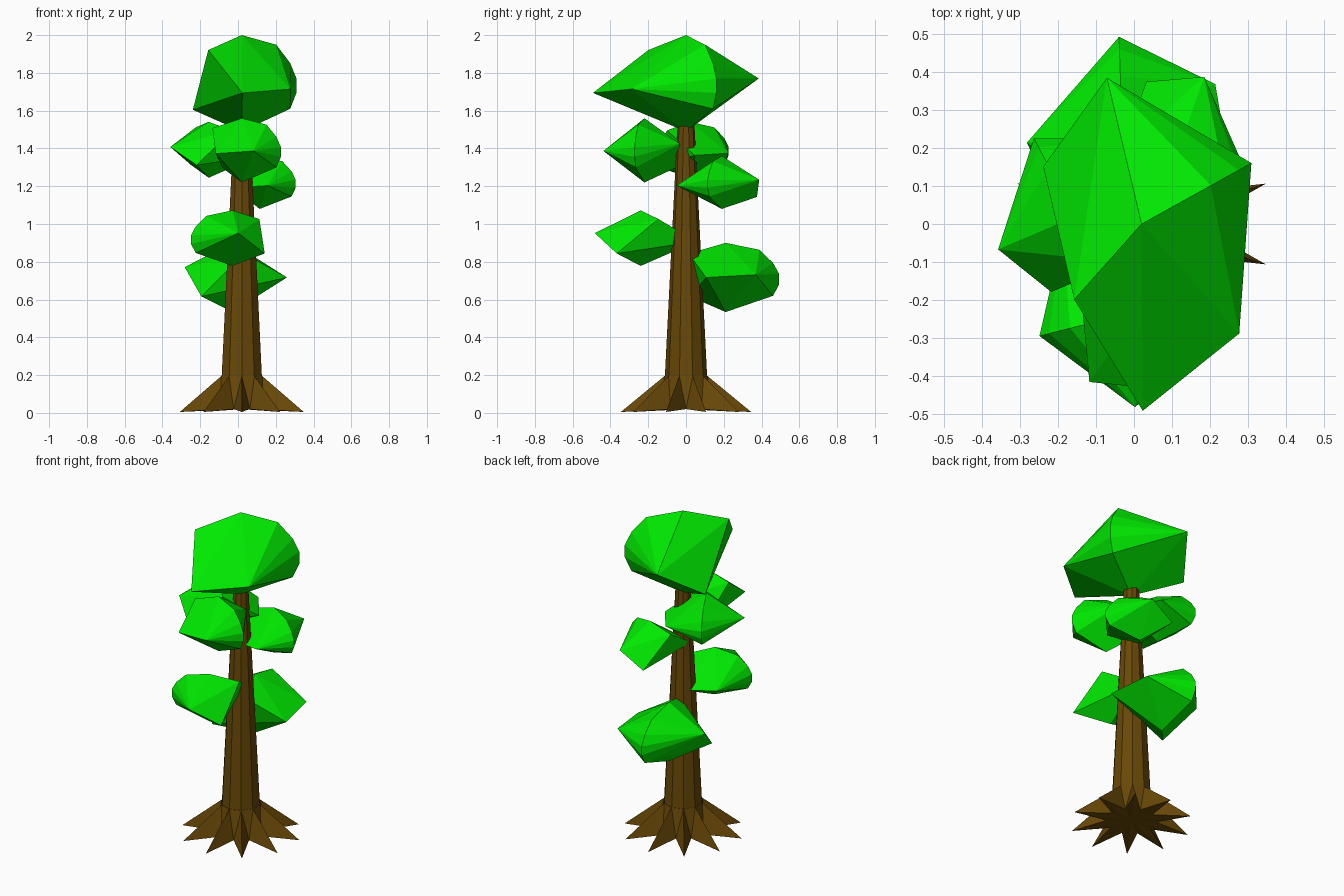
import bpy, bmesh
from math import radians, cos, sin, pi

if "Cube" in bpy.data.objects:
    bpy.data.objects.remove(bpy.data.objects["Cube"])


def material(name, rgb):
    m = bpy.data.materials.new(name)
    m.diffuse_color = (*rgb, 1)
    m.use_nodes = True
    m.node_tree.nodes["Principled BSDF"].inputs["Base Color"].default_value = m.diffuse_color
    return m


LEAF = material("leaf_green", (0.0, 0.8, 0.0))
BARK = material("bark_brown", (0.14, 0.065, 0.002))
CX = 0.02             # trunk axis
SIDES = 10
PHASE = pi / SIDES


def finish(bm, name, mat):
    bmesh.ops.recalc_face_normals(bm, faces=bm.faces[:])
    me = bpy.data.meshes.new(name)
    bm.to_mesh(me)
    bm.free()
    me.materials.append(mat)
    ob = bpy.data.objects.new(name, me)
    bpy.context.collection.objects.link(ob)
    return ob


def ring(bm, r, z, offset=0.0):
    """Ring of vertices around the trunk axis, offset in side steps."""
    angles = [PHASE + 2 * pi * (i + offset) / SIDES for i in range(SIDES)]
    return [bm.verts.new((CX + r * cos(a), r * sin(a), z)) for a in angles]


# tapering trunk
bm = bmesh.new()
low, top = ring(bm, 0.112, 0.19), ring(bm, 0.043, 1.56)
for i in range(SIDES):
    j = (i + 1) % SIDES
    bm.faces.new((low[i], low[j], top[j], top[i]))
bm.faces.new(low)
bm.faces.new(top)
finish(bm, "trunk", BARK)

# star-shaped root flare: pointed tips alternate with deep valleys
bm = bmesh.new()
tips = ring(bm, 0.345, 0.005)
valleys = ring(bm, 0.14, 0.02, 0.5)
top = ring(bm, 0.114, 0.195)
mid = bm.verts.new((CX, 0, 0.02))
for i in range(SIDES):
    j = (i + 1) % SIDES
    t, v, nt, a, b = tips[i], valleys[i], tips[j], top[i], top[j]
    for f in ((t, v, a), (a, v, b), (v, nt, b), (t, mid, v), (v, mid, nt)):
        bm.faces.new(f)
bm.faces.new(top)
finish(bm, "roots", BARK)

# faceted leaf clump, half height 1: (angle, radius, height); first three are the tips
CLUMP = [(-111, 1.37, -0.2), (-60, 1.29, -0.12), (87, 1.13, 0.1),
         (0, 0, 1), (0, 0, -1), (136, 1.1, -0.55), (197, 0.89, 0.69),
         (0, 0.77, 0.8), (0, 1.08, 0.42), (0, 1.22, 0.1), (0, 1.22, -0.2), (0, 1.08, -0.53)]


def leaf_clump(name, loc, half, turn, sx, sy, lift=0.0):
    bm = bmesh.new()
    for k, (ang, r, h) in enumerate(CLUMP):
        a = radians(ang + turn)
        z = h + (lift if k < 3 else 0)
        bm.verts.new((loc[0] + half * sx * r * cos(a),
                      loc[1] + half * sy * r * sin(a), loc[2] + half * z))
    res = bmesh.ops.convex_hull(bm, input=bm.verts[:])
    junk = {v for v in res["geom_interior"] if isinstance(v, bmesh.types.BMVert)}
    bmesh.ops.delete(bm, geom=list(junk), context='VERTS')
    finish(bm, name, LEAF)


# crown and side clumps
leaf_clump("crown", (0.02, 0.0, 1.745), 0.255, 21.5, 1.0, 1.41)
leaf_clump("clump_front_upper", (0.02, -0.22, 1.39), 0.17, -14, 1.03, 1.03, 0.1)
leaf_clump("clump_left_upper", (-0.155, 0.02, 1.393), 0.148, 117, 1.33, 1.28)
leaf_clump("clump_right_upper", (0.115, 0.19, 1.22), 0.14, -19, 1.18, 1.35)
leaf_clump("clump_front_lower", (-0.03, -0.24, 0.925), 0.147, 192, 1.25, 1.48, 0.08)
leaf_clump("clump_back_lower", (-0.03, 0.21, 0.717), 0.183, 92, 1.22, 1.27, 0.2)
